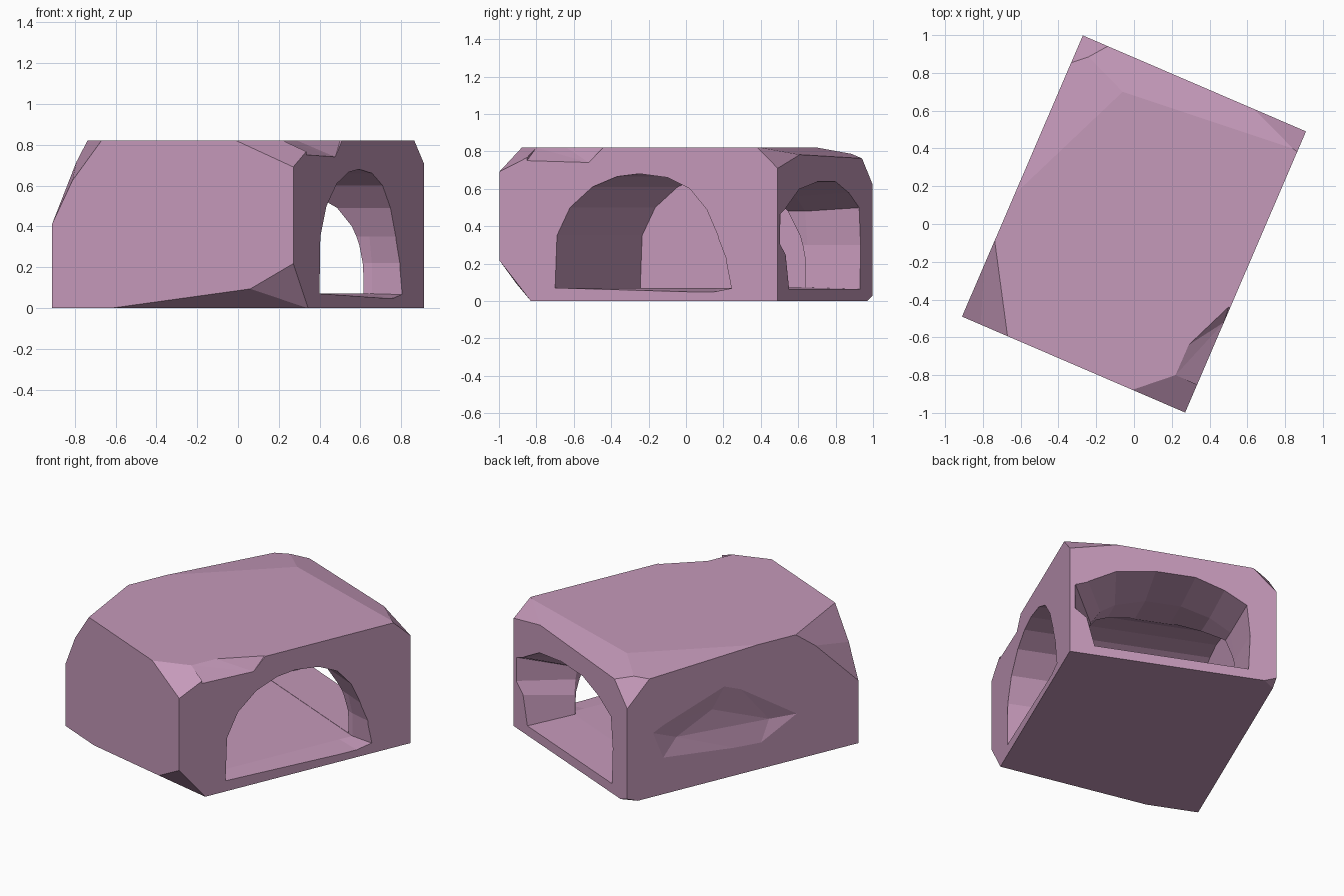
import bpy, bmesh, math
from mathutils import Vector

if "Cube" in bpy.data.objects:
    bpy.data.objects.remove(bpy.data.objects["Cube"])

# Block frame: u runs across the block, v along it (turned about z)
ANG = math.atan2(-0.395, 0.919)
U = Vector((math.cos(ANG), math.sin(ANG), 0))
V = Vector((-math.sin(ANG), math.cos(ANG), 0))
HU, HV, H = 0.643, 0.81, 0.82


def loc(u, v, z):
    return U * u + V * v + Vector((0, 0, z))


def to_object(bm, name):
    bmesh.ops.recalc_face_normals(bm, faces=bm.faces)
    me = bpy.data.meshes.new(name)
    bm.to_mesh(me)
    bm.free()
    ob = bpy.data.objects.new(name, me)
    bpy.context.collection.objects.link(ob)
    return ob


def hull(name, pts):
    bm = bmesh.new()
    for p in pts:
        bm.verts.new(p)
    r = bmesh.ops.convex_hull(bm, input=bm.verts)
    bmesh.ops.delete(bm, geom=[v for v in bm.verts if not v.link_faces], context='VERTS')
    return to_object(bm, name)


def loft(name, sections):
    bm = bmesh.new()
    rings = [[bm.verts.new(p) for p in s] for s in sections]
    n = len(rings[0])
    for a, b in zip(rings, rings[1:]):
        for i in range(n):
            j = (i + 1) % n
            bm.faces.new((a[i], a[j], b[j], b[i]))
    bm.faces.new(rings[0])
    bm.faces.new(rings[-1])
    return to_object(bm, name)


def chip(bm, a, b, c):
    # slice a corner off the convex block along the plane through three points
    a, b, c = Vector(a), Vector(b), Vector(c)
    n = (b - a).cross(c - a).normalized()
    if n.dot(Vector((0, 0, 0.4)) - a) > 0:
        n = -n
    bmesh.ops.bisect_plane(bm, geom=bm.verts[:] + bm.edges[:] + bm.faces[:],
                           plane_co=a, plane_no=n, clear_outer=True)
    bmesh.ops.holes_fill(bm, edges=[e for e in bm.edges if e.is_boundary])


# Rough block with chipped corners
bm = bmesh.new()
for su in (-1, 1):
    for sv in (-1, 1):
        for z in (0, H):
            bm.verts.new(loc(su * HU, sv * HV, z))
bmesh.ops.convex_hull(bm, input=bm.verts)
chips = [
    # left corner
    ((-.67, -.59, .82), (-.74, -.07, .82), (-.917, -.48, .48)),
    ((-.80, -.53, .65), (-.80, -.20, .70), (-.917, -.48, .40)),
    # front corner, top and bottom
    ((0, -.875, .82), (.22, -.80, .82), (.27, -1, .69)),
    ((.27, -1, .22), (.34, -.83, 0), (.05, -.905, .09)),
    ((-.58, -.625, 0), (.05, -.90, .09), (.34, -.83, 0)),
    # right corner
    ((.48, .68, .82), (.86, .385, .82), (.91, .49, .71)),
    # back corner, gentle slopes and end chip
    ((-.06, .70, .82), (.84, .40, .82), (-.14, .95, .76)),
    ((-.65, .14, .82), (-.06, .70, .82), (-.34, .86, .78)),
    ((-.14, .95, .75), (-.34, .86, .77), (-.27, 1, .62)),
    ((-.27, 1, .03), (-.20, .97, 0), (-.30, .93, 0)),
]
for c in chips:
    chip(bm, *c)
bmesh.ops.remove_doubles(bm, verts=bm.verts, dist=1e-4)
block = to_object(bm, "hollow_block")

# Side arch: (y in the right view, z), lofted inward
side = [(-.70, .07), (-.69, .35), (-.62, .50), (-.50, .61), (-.37, .665), (-.25, .68),
        (-.10, .66), (.02, .60), (.11, .49), (.17, .35), (.22, .22), (.25, .065), (.15, .045)]
outer = [((y + .254) / .919, z) for y, z in side]
inner = [(min(v, .49), max(z, .07)) for v, z in outer]
inner[-1] = (.40, .07)
side_cut = loft("side_arch_cutter", [
    [loc(HU + .02, v, z) for v, z in outer],
    [loc(HU - .14, v, z) for v, z in inner],
    [loc(-.51, v, z) for v, z in inner]])

# Back arch: (u, z), with a bite toward the right corner on the outer face
back_out = [(-.47, .062), (-.48, .30), (-.46, .50), (-.32, .58), (-.14, .64), (.11, .64),
            (.36, .60), (.54, .50), (.62, .47), (.62, .31), (.54, .25), (.49, .062)]
back_in = [(-.47, .072), (-.48, .30), (-.45, .48), (-.32, .56), (-.14, .61), (.08, .61),
           (.27, .55), (.36, .49), (.42, .40), (.445, .31), (.457, .20), (.46, .072)]
back_cut = loft("back_arch_cutter", [
    [loc(u, HV + .02, z) for u, z in back_out],
    [loc(u, .5, z) for u, z in back_in],
    [loc(u * .98, 0.02, z + .003) for u, z in back_in]])

# Notch broken out of the top edge above the side arch
notch = [Vector(p) for p in [(.29, -.64, .82), (.22, -.80, .82), (.335, -.85, .75),
                             (.477, -.52, .74), (.50, -.44, .82)]]
notch_cut = hull("edge_notch_cutter",
                 notch + [p + Vector((0, 0, .2)) for p in notch] + [p + U * .12 for p in notch[2:]])

# Shallow worn hollow in the closed long side
dent_cut = hull("worn_side_cutter",
                [loc(-HU - .01, v, z) for v, z in ((-.45, .3), (-.1, .12), (.6, .2), (.7, .45), (.1, .66))]
                + [loc(-HU + .025, v, z) for v, z in ((-.2, .3), (.45, .34), (.2, .46))])

for cutter in (side_cut, back_cut, notch_cut, dent_cut):
    m = block.modifiers.new(cutter.name, 'BOOLEAN')
    m.operation = 'DIFFERENCE'
    m.solver = 'EXACT'
    m.object = cutter
    cutter.hide_render = True
    cutter.hide_viewport = False
    cutter.display_type = 'WIRE'

# Bake the cuts and clear the cutters away
deps = bpy.context.evaluated_depsgraph_get()
baked = bpy.data.meshes.new_from_object(block.evaluated_get(deps))
block.modifiers.clear()
block.data = baked
for cutter in (side_cut, back_cut, notch_cut, dent_cut):
    bpy.data.objects.remove(cutter)

# Dusty pink
mat = bpy.data.materials.new("dusty_pink")
mat.diffuse_color = (.56, .32, .49, 1)
mat.use_nodes = True
mat.node_tree.nodes["Principled BSDF"].inputs["Base Color"].default_value = mat.diffuse_color
block.data.materials.clear()
block.data.materials.append(mat)
